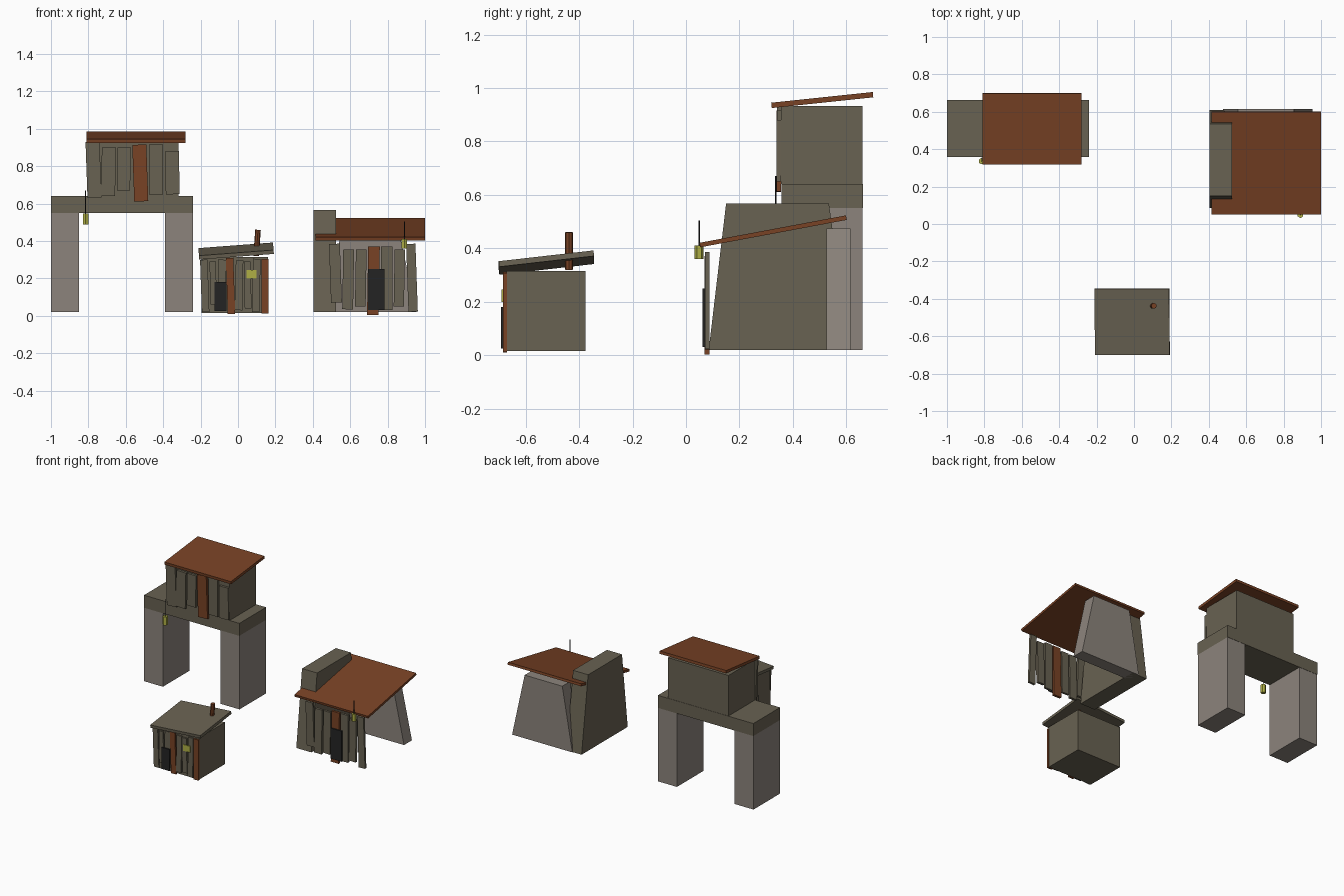
import bpy
import bmesh
from math import radians

start = bpy.data.objects.get("Cube")
if start:
    bpy.data.objects.remove(start, do_unlink=True)


def material(name, r, g, b):
    m = bpy.data.materials.new(name)
    m.use_nodes = True
    m.diffuse_color = (r, g, b, 1)
    m.node_tree.nodes["Principled BSDF"].inputs["Base Color"].default_value = (r, g, b, 1)
    return m


olive = material("weathered olive", .14, .122, .084)
rust = material("rusty brown", .188, .054, .018)
stone = material("grey stone", .262, .231, .202)
black = material("dark opening", .017, .017, .017)
yellow = material("lamp yellow", .43, .43, .06)


def finish(name, bm, mat, location=(0, 0, 0), tilt=(0, 0, 0)):
    bmesh.ops.recalc_face_normals(bm, faces=bm.faces)
    mesh = bpy.data.meshes.new(name)
    bm.to_mesh(mesh)
    bm.free()
    mesh.materials.append(mat)
    obj = bpy.data.objects.new(name, mesh)
    obj.location = location
    obj.rotation_euler = [radians(a) for a in tilt]
    bpy.context.collection.objects.link(obj)
    return obj


def box(name, mat, x, y, z, tilt=(0, 0, 0)):
    """Box from (low, high) ranges, tilted about its centre."""
    bm = bmesh.new()
    bmesh.ops.create_cube(bm, size=1)
    bmesh.ops.scale(bm, verts=bm.verts, vec=[r[1] - r[0] for r in (x, y, z)])
    return finish(name, bm, mat, [sum(r) / 2 for r in (x, y, z)], tilt)


def prism(name, mat, profile, axis, low, high):
    """Extrude a profile along x (axis 0) or y (axis 1)."""
    bm = bmesh.new()
    place = lambda p, d: (d, p[0], p[1]) if axis == 0 else (p[0], d, p[1])
    face = bm.faces.new([bm.verts.new(place(p, low)) for p in profile])
    new = bmesh.ops.extrude_face_region(bm, geom=[face])["geom"]
    step = (high - low, 0, 0) if axis == 0 else (0, high - low, 0)
    bmesh.ops.translate(bm, vec=step, verts=[v for v in new if isinstance(v, bmesh.types.BMVert)])
    return finish(name, bm, mat)


def post(name, mat, x, y, z, radius, sides, tilt=(0, 0, 0)):
    bm = bmesh.new()
    bmesh.ops.create_cone(bm, cap_ends=True, segments=sides, radius1=radius,
                          radius2=radius, depth=z[1] - z[0])
    return finish(name, bm, mat, (x, y, sum(z) / 2), tilt)


def planks(name, y, rows):
    """Leaning boards: left, right, bottom, top, lean, colour."""
    for i, (left, right, low, high, lean, mat) in enumerate(rows):
        depth = (y[0] - .002 * (i % 2), y[1])
        box(f"{name}_{i + 1}", mat, (left, right), depth, (low, high), (0, lean, 0))


def lantern(name, x, y, low, middle, high):
    post(name, yellow, x, y, (low, middle), .017, 6)
    post(name + "_rod", black, x, y, (middle, high), .003, 6)


# Gatehouse: two pillars, beam, cabin and sloping roof
for side, left in (("right", -1), ("left", -.39)):
    box(f"gate_pillar_{side}", stone, (left, left + .15), (.36, .66), (.02, .55))
box("gate_beam", olive, (-1, -.24), (.358, .662), (.55, .64))
box("gate_cabin", olive, (-.8, -.318), (.355, .66), (.64, .932))
box("gate_roof", rust, (-.81, -.28), (.319, .701), (.945, .965), (6, 0, 0))
planks("gate_plank", (.34, .356), [
    (-.81, -.735, .63, .93, -2, olive),
    (-.73, -.655, .64, .9, 1, olive),
    (-.645, -.575, .67, .9, 1, olive),
    (-.56, -.485, .612, .915, -2, rust),
    (-.475, -.4, .65, .915, 0, olive),
    (-.388, -.314, .65, .88, -1, olive),
])
lantern("gate_lantern", -.815, .336, .487, .547, .67)

# Small shack with crooked roof and stovepipe
box("shack_body", olive, (-.196, .16), (-.672, -.376), (.015, .315))
box("shack_roof", olive, (-.21, .19), (-.701, -.344), (.336, .357), (6.5, -4.3, 0))
post("shack_stovepipe", rust, .102, -.438, (.32, .46), .015, 8, (0, 4, 0))
planks("shack_plank", (-.682, -.67), [
    (-.198, -.158, .02, .3, -2, olive),
    (-.15, -.116, .06, .29, -1, olive),
    (-.108, -.066, .04, .3, 1, olive),
    (-.06, -.02, .01, .31, -2, rust),
    (-.014, .026, .03, .295, 1, olive),
    (.034, .07, .04, .29, -1, olive),
    (.078, .118, .02, .305, 1, olive),
    (.125, .163, .013, .305, 0, rust),
])
box("shack_door", black, (-.125, -.062), (-.692, -.683), (.025, .18))
box("shack_window", yellow, (.045, .1), (-.69, -.683), (.2, .245))

# Lean-to: battered side wall, tapered back wall and sloping roof
prism("side_wall", olive, [(.085, .02), (.15, .567), (.535, .567), (.61, .02)], 0, .405, .525)
prism("back_wall", stone, [(.475, .02), (.955, .02), (.855, .475), (.555, .475)], 1, .525, .615)
box("lean_to_roof", rust, (.415, 1), (.047, .605), (.455, .472), (10.6, 0, 0))
planks("lean_to_plank", (.072, .088), [
    (.492, .55, .07, .385, -2, olive),
    (.56, .618, .035, .355, 1, olive),
    (.628, .685, .05, .355, 1, olive),
    (.693, .755, .004, .37, 1, rust),
    (.765, .825, .03, .37, 0, olive),
    (.835, .89, .05, .355, 1, olive),
    (.905, .955, .022, .385, -2, olive),
])
box("lean_to_door", black, (.695, .783), (.062, .071), (.03, .25))
lantern("lean_to_lantern", .89, .049, .36, .41, .505)
